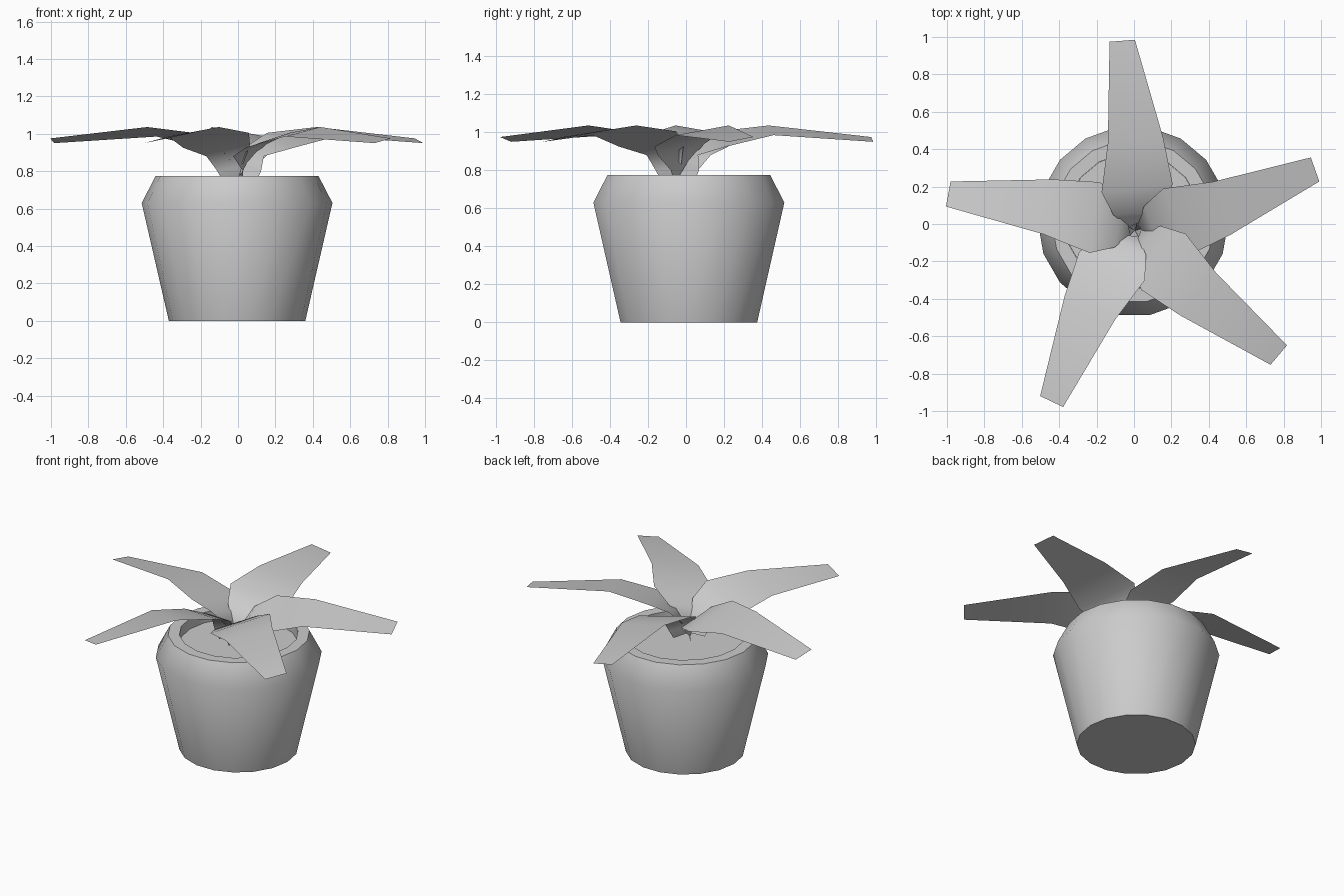
import bpy
from math import radians, sin, cos, pi

if "Cube" in bpy.data.objects:
    bpy.data.objects.remove(bpy.data.objects["Cube"])


def make_object(name, verts, faces, angle=40):
    mesh = bpy.data.meshes.new(name)
    mesh.from_pydata(verts, [], faces)
    mesh.update()
    obj = bpy.data.objects.new(name, mesh)
    bpy.context.scene.collection.objects.link(obj)
    bpy.ops.object.select_all(action='DESELECT')
    obj.select_set(True)
    bpy.context.view_layer.objects.active = obj
    bpy.ops.object.shade_smooth_by_angle(angle=radians(angle))
    return obj


def lathe(name, profile, center, sides, cap_start, cap_end):
    verts = [(center[0] + r * cos(2 * pi * i / sides),
              center[1] + r * sin(2 * pi * i / sides), z)
             for r, z in profile for i in range(sides)]
    faces = []
    for k in range(len(profile) - 1):
        a, b = k * sides, (k + 1) * sides
        for i in range(sides):
            j = (i + 1) % sides
            faces.append((a + i, a + j, b + j, b + i))
    if cap_start:
        faces.append(tuple(reversed(range(sides))))
    if cap_end:
        last = (len(profile) - 1) * sides
        faces.append(tuple(range(last, last + sides)))
    return make_object(name, verts, faces)


# Pot: tapered body, chamfered shoulder, rim and inner wall
POT_CENTER = (-0.005, 0.015)
lathe("pot", [(0.365, 0), (0.51, 0.63), (0.435, 0.775), (0.365, 0.775), (0.365, 0.70)],
      POT_CENTER, 18, True, False)

# Soil disc inside the rim
lathe("soil", [(0.364, 0.69), (0.364, 0.705)], POT_CENTER, 18, True, True)

# Leaf cross-sections, base to tip: (along, sideways, height) for left and right edge
LEAF = [
    ((0.00, 0.00, 0.77), (0.08, -0.06, 0.75)),
    ((0.02, 0.03, 0.83), (0.098, -0.08, 0.80)),
    ((0.09, 0.11, 0.94), (0.09, -0.15, 0.88)),
    ((0.215, 0.165, 1.005), (0.235, -0.217, 0.925)),
    ((0.477, 0.115, 1.036), (0.485, -0.182, 0.985)),
    ((1.016, 0.072, 0.975), (1.018, -0.064, 0.95)),
]
LEAF_CENTER = (0.005, -0.035)


def leaf(name, degrees):
    c, s = cos(radians(degrees)), sin(radians(degrees))
    verts = [(LEAF_CENTER[0] + a * c - t * s, LEAF_CENTER[1] + a * s + t * c, z)
             for pair in LEAF for a, t, z in pair]
    faces = [(2 * i, 2 * i + 1, 2 * i + 3, 2 * i + 2) for i in range(len(LEAF) - 1)]
    return make_object(name, verts, faces, 60)


# Five twisted leaves around the middle
for n in range(5):
    leaf(f"leaf_{n + 1}", 18.5 + 75.1 * n)
